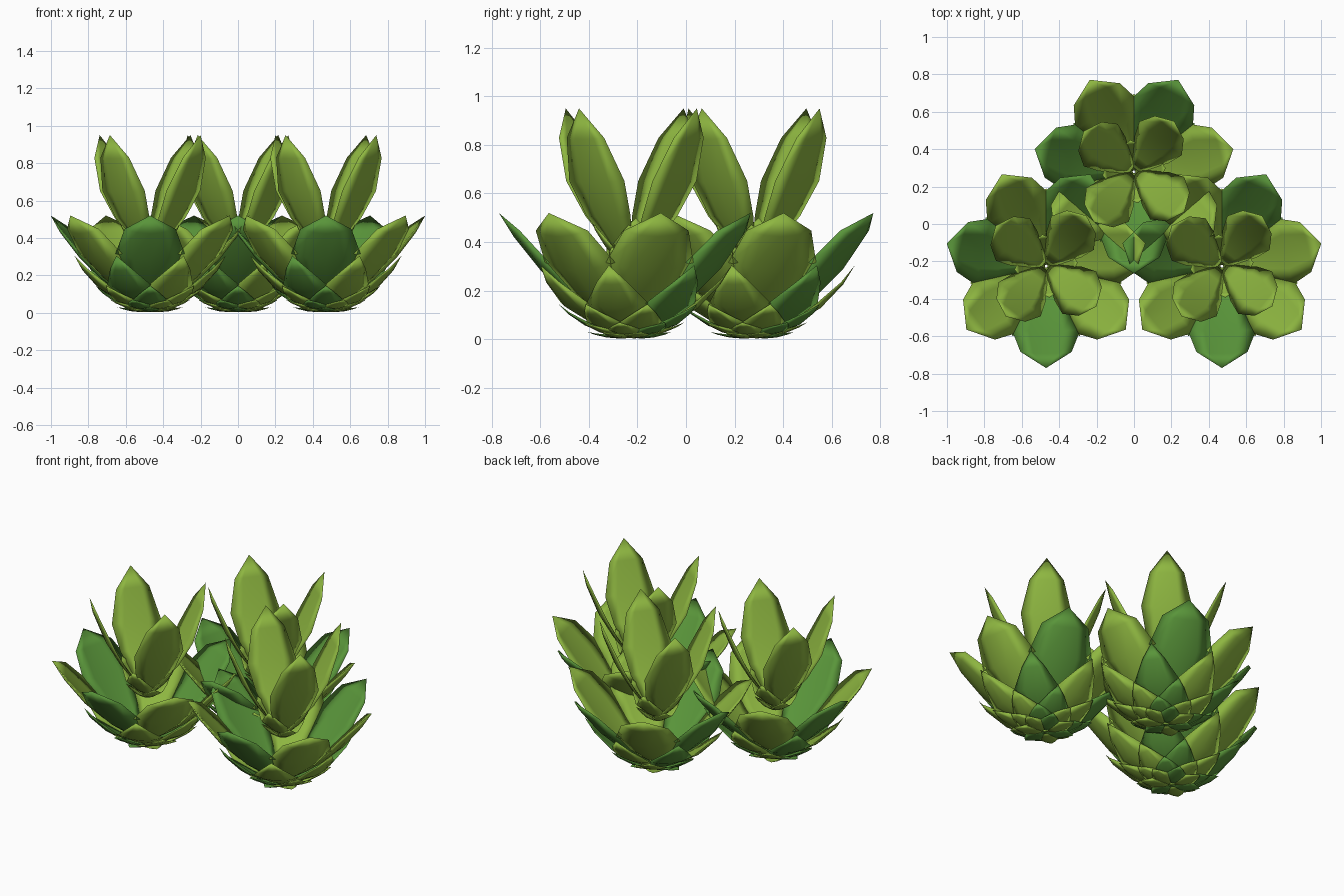
import bpy, bmesh, math

if "Cube" in bpy.data.objects:
    bpy.data.objects.remove(bpy.data.objects["Cube"])

def material(name, col):
    m = bpy.data.materials.new(name)
    m.diffuse_color = (*col, 1)
    m.use_nodes = True
    m.node_tree.nodes["Principled BSDF"].inputs["Base Color"].default_value = m.diffuse_color
    return m

LIGHT = material("light green", (0.27, 0.47, 0.052))
DARK = material("deep green", (0.10, 0.30, 0.042))

# half-width along a leaf from base to tip: (t, fraction of full width)
BROAD = [(0, .2), (.15, .42), (.33, .75), (.56, 1), (.83, .74)]
KITE = [(0, .3), (.2, .6), (.5, 1), (.8, .5)]
SLIM = [(0, .2), (.13, .45), (.32, .8), (.55, 1), (.82, .68)]

def add_leaf(bm, angle, base, tip, width, sag, cupping, shape, mat):
    """Cupped, lens-thick leaf running from base (r, z) to tip (r, z)."""
    dr, dz = tip[0] - base[0], tip[1] - base[1]
    length = math.hypot(dr, dz)
    nr, nz = dz / length, -dr / length          # outward, underside direction
    ca, sa = math.cos(angle), math.sin(angle)
    cup, thick = width * cupping, width * .16

    def point(t, side, depth):
        off = 4 * t * (1 - t) * sag - depth
        r = base[0] + dr * t + nr * off
        z = max(0, base[1] + dz * t + nz * off)
        return bm.verts.new((r * ca - side * sa, r * sa + side * ca, z))

    rings = []
    for t, w in shape:
        ring = [point(t, s * w * width, cup * w * s * s)
                for s in (-1, -.5, 0, .5, 1)]
        ring += [point(t, s * w * width, w * (cup * s * s + thick * (1 - s * s)))
                 for s in (.5, 0, -.5)]
        rings.append(ring)
    end = point(1, 0, 0)
    faces = [bm.faces.new(rings[0])]
    n = len(rings[0])
    for a, b in zip(rings, rings[1:]):
        faces += [bm.faces.new((a[i], a[(i + 1) % n], b[(i + 1) % n], b[i]))
                  for i in range(n)]
    faces += [bm.faces.new((rings[-1][i], rings[-1][(i + 1) % n], end))
              for i in range(n)]
    for f in faces:
        f.material_index = mat
        f.smooth = True

def rosette(name, loc, count, start, tiers, alternate):
    """Rings of leaves; each tier is turned half a step from the one above."""
    bm = bmesh.new()
    step = 2 * math.pi / count
    for k, tier in enumerate(tiers):
        for i in range(count):
            ang = start + i * step - (k % 2) * step / 2
            add_leaf(bm, ang, *tier, i % 2 if alternate else 0)
    bmesh.ops.recalc_face_normals(bm, faces=bm.faces)
    me = bpy.data.meshes.new(name)
    bm.to_mesh(me)
    bm.free()
    me.materials.append(LIGHT)
    me.materials.append(DARK)
    ob = bpy.data.objects.new(name, me)
    bpy.context.collection.objects.link(ob)
    ob.location = (*loc, 0)

# tiers: base (r, z), tip (r, z), half width, outward bulge, cupping, outline
OUTER = [((.08, .05), (.545, .52), .185, .045, .26, BROAD),
         ((.07, .03), (.415, .305), .13, .05, .2, KITE),
         ((.05, .02), (.30, .145), .09, .03, .2, KITE),
         ((.03, .01), (.22, .07), .075, .015, .2, KITE),
         ((.02, .005), (.18, .03), .06, .01, .2, KITE)]
INNER = [((.02, .32), (.345, .95), .145, .05, .12, SLIM),
         ((.01, .30), (.17, .50), .085, .025, .2, KITE),
         ((.01, .28), (.13, .38), .06, .015, .2, KITE)]

for label, loc in (("left", (-.47, -.225)), ("right", (.47, -.225)), ("back", (0, .28))):
    rosette(label + "_outer_leaves", loc, 7, math.radians(90 / 7), OUTER, True)
    rosette(label + "_inner_leaves", loc, 4, math.radians(51.4), INNER, False)
